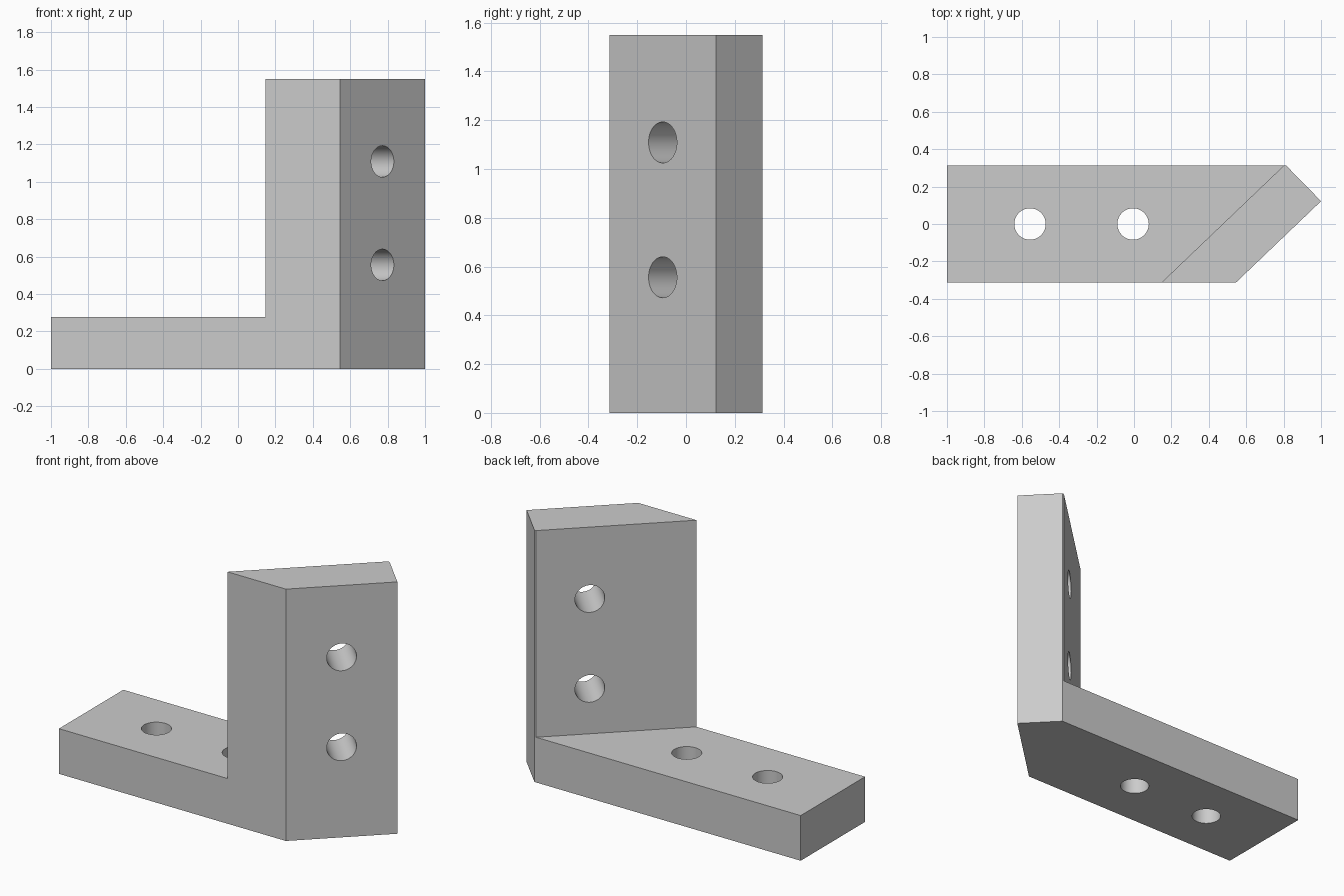
import bpy
import bmesh
from math import radians
from mathutils import Vector

cube = bpy.data.objects.get("Cube")
if cube:
    bpy.data.objects.remove(cube, do_unlink=True)

# Main dimensions
HALF_WIDTH = 0.313
BASE_TOP = 0.278
HEIGHT = 1.55
HOLE_RADIUS = 0.084

grey = bpy.data.materials.new("plain grey")
grey.use_nodes = True
grey.diffuse_color = (0.6, 0.6, 0.6, 1)
grey.node_tree.nodes["Principled BSDF"].inputs["Base Color"].default_value = (0.6, 0.6, 0.6, 1)


def add_object(name, bm):
    bmesh.ops.recalc_face_normals(bm, faces=bm.faces)
    mesh = bpy.data.meshes.new(name)
    bm.to_mesh(mesh)
    bm.free()
    mesh.materials.append(grey)
    obj = bpy.data.objects.new(name, mesh)
    bpy.context.collection.objects.link(obj)
    return obj


def prism(name, outline, bottom, top):
    bm = bmesh.new()
    face = bm.faces.new([bm.verts.new((x, y, bottom)) for x, y in outline])
    result = bmesh.ops.extrude_face_region(bm, geom=[face])
    verts = [v for v in result["geom"] if isinstance(v, bmesh.types.BMVert)]
    bmesh.ops.translate(bm, verts=verts, vec=(0, 0, top - bottom))
    return add_object(name, bm)


def drill(name, centre, axis):
    bm = bmesh.new()
    bmesh.ops.create_cone(bm, cap_ends=True, segments=64, radius1=HOLE_RADIUS,
                          radius2=HOLE_RADIUS, depth=1.2)
    obj = add_object(name, bm)
    obj.rotation_mode = 'QUATERNION'
    obj.rotation_quaternion = Vector(axis).to_track_quat('Z', 'Y')
    obj.location = centre
    return obj


# Full-height block with the angled end
outer_front = Vector((0.545, -HALF_WIDTH))
outer_tip = Vector((1.0, 0.122))
bracket = prism("angle_bracket", [
    (-1, -HALF_WIDTH), outer_front, outer_tip,
    (0.813, HALF_WIDTH), (-1, HALF_WIDTH)], 0, HEIGHT)

# Space above the foot, bounded by the slanted inner face of the upright
along = (outer_tip - outer_front).normalized()
inner_front = Vector((0.147, -HALF_WIDTH))
cutters = [prism("upper_cutter", [
    (-2, -1), inner_front - along, inner_front + along * 2, (-2, 2)], BASE_TOP, 3)]

# Two holes down through the foot, two square through the upright
for x in (-0.556, -0.005):
    cutters.append(drill("foot_hole_cutter", (x, 0, 0.1), (0, 0, 1)))
middle = (outer_front + outer_tip) / 2
for z in (0.556, 1.109):
    cutters.append(drill("upright_hole_cutter", (middle.x, middle.y, z),
                         (along.y, -along.x, 0)))

# Cut everything away and tidy up the cutters
bpy.ops.object.select_all(action='DESELECT')
bpy.context.view_layer.objects.active = bracket
bracket.select_set(True)
for cutter in cutters:
    cutter.hide_render = True
    mod = bracket.modifiers.new("cut", 'BOOLEAN')
    mod.operation = 'DIFFERENCE'
    mod.solver = 'EXACT'
    mod.object = cutter
    bpy.ops.object.modifier_apply(modifier=mod.name)
    bpy.data.objects.remove(cutter, do_unlink=True)

bpy.ops.object.shade_smooth_by_angle(angle=radians(30))
